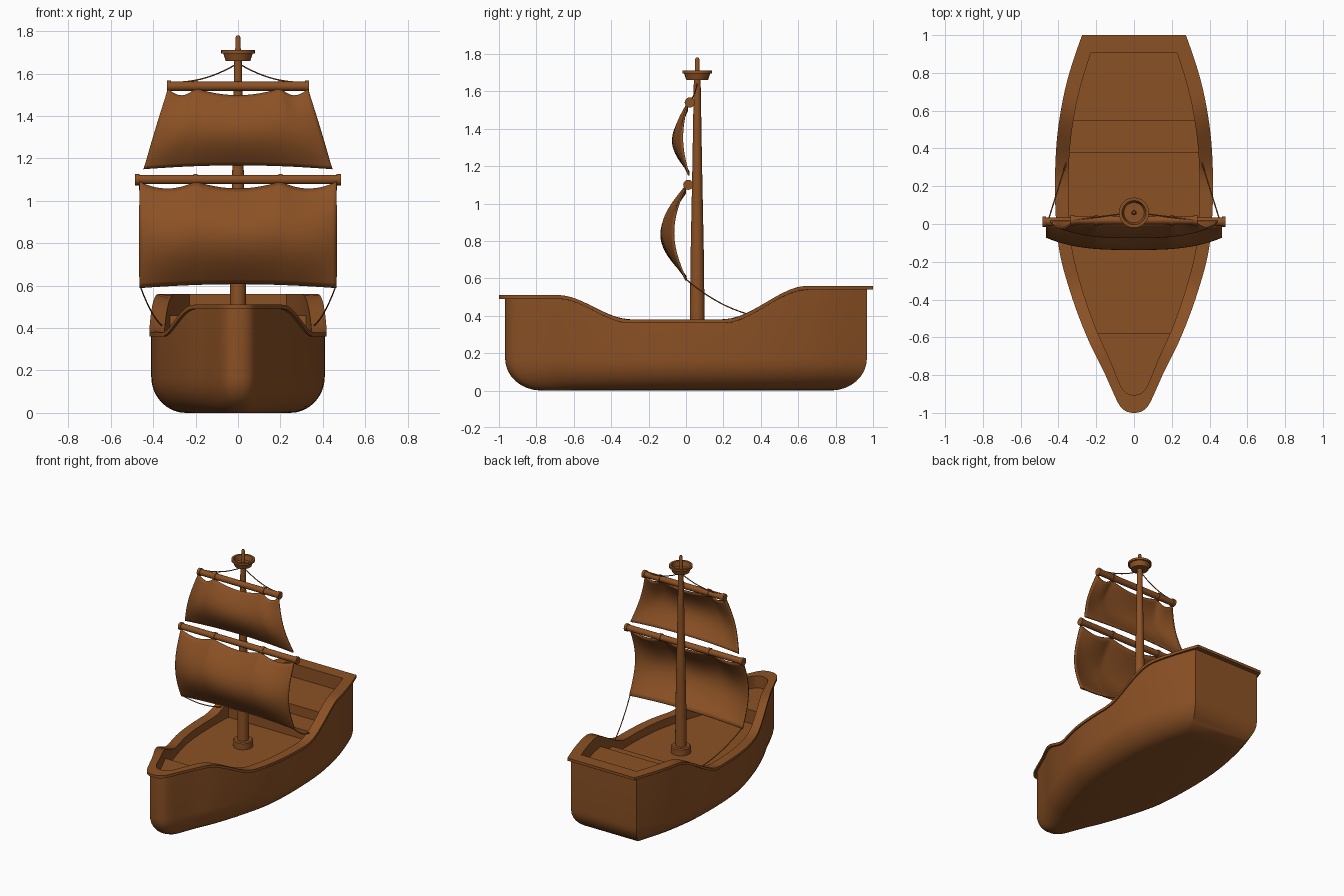
import bpy, bmesh, math
from mathutils import Vector

cube = bpy.data.objects.get("Cube")
if cube:
    bpy.data.objects.remove(cube)

wood = bpy.data.materials.new("brown_wood")
wood.use_nodes = True
BROWN = (0.26, 0.082, 0.018, 1)
wood.diffuse_color = BROWN
wood.node_tree.nodes["Principled BSDF"].inputs["Base Color"].default_value = BROWN


def finish(name, bm, angle=35):
    bmesh.ops.recalc_face_normals(bm, faces=bm.faces)
    mesh = bpy.data.meshes.new(name)
    bm.to_mesh(mesh)
    bm.free()
    mesh.materials.append(wood)
    ob = bpy.data.objects.new(name, mesh)
    bpy.context.collection.objects.link(ob)
    bpy.ops.object.select_all(action='DESELECT')
    ob.select_set(True)
    bpy.context.view_layer.objects.active = ob
    bpy.ops.object.shade_smooth_by_angle(angle=math.radians(angle))
    return ob


def loft(bm, rings, cap=True):
    loops = [[bm.verts.new(p) for p in ring] for ring in rings]
    n = len(loops[0])
    for a, b in zip(loops, loops[1:]):
        for i in range(n):
            j = (i + 1) % n
            bm.faces.new((a[i], a[j], b[j], b[i]))
    if cap:
        bm.faces.new(loops[0])
        bm.faces.new(loops[-1])


def lathe(name, profile, centre, axis='Z', sides=24):
    """Turn a (radius, height) profile about an axis."""
    rings = []
    for r, h in profile:
        ring = []
        for i in range(sides):
            a = math.tau * i / sides
            u, v = r * math.cos(a), r * math.sin(a)
            ring.append(Vector((u, v, h) if axis == 'Z' else (h, u, v)) + Vector(centre))
        rings.append(ring)
    bm = bmesh.new()
    loft(bm, rings)
    return finish(name, bm)


# Plan outline of the rail: half width against length, bow to stern
HALF = [(0, -1), (.045, -.99), (.08, -.955), (.12, -.87), (.165, -.77), (.235, -.63),
        (.3, -.47), (.35, -.32), (.39, -.17), (.41, -.02), (.418, .15), (.415, .35),
        (.4, .52), (.368, .7), (.327, .85), (.275, 1)]


def smooth_half(steps=4):
    pts = [Vector(p) for p in HALF]
    ext = [Vector((-pts[1].x, pts[1].y))] + pts + [2 * pts[-1] - pts[-2]]
    out = []
    for a, b, c, d in zip(ext, ext[1:], ext[2:], ext[3:]):
        for s in range(steps):
            t = s / steps
            out.append(.5 * (2 * b + (c - a) * t + (2 * a - 5 * b + 4 * c - d) * t ** 2
                             + (3 * b - a - 3 * c + d) * t ** 3))
    return out + [pts[-1]]


side = smooth_half()
OUTLINE = [(p.x, p.y) for p in side] + [(-p.x, p.y) for p in reversed(side[1:])]


def ease(t):
    t = min(max(t, 0), 1)
    return t * t * (3 - 2 * t)


def sheer(y):
    return .51 - .13 * ease((y + .68) / .38) + .18 * ease((y - .2) / .45)


def ring(sx, sy, z):
    return [(x * sx, y * sy, z(y * sy) if callable(z) else z) for x, y in OUTLINE]


# Hull with rounded bilge, overhanging rail and inner bulwark
BILGE, MAIN = .17, .32
rings = []
for i in range(9):
    a = math.pi / 2 * i / 8
    k = 1 - math.sin(a)
    rings.append(ring(.978 * (1 - .4 * k), .967 * (1 - .2 * k), BILGE * (1 - math.cos(a))))
rings += [ring(.978, .967, lambda y: sheer(y) - .02),
          ring(1, 1, lambda y: sheer(y) - .02),
          ring(1, 1, sheer),
          ring(.83, .905, sheer),
          ring(.83, .905, MAIN)]
bm = bmesh.new()
loft(bm, rings)
finish("hull", bm)


# Raised decks, cut from the inner outline
def raised_deck(name, y, direction, top):
    bm = bmesh.new()
    loft(bm, [ring(.835, .91, MAIN - .01), ring(.835, .91, top)])
    cut = bmesh.ops.bisect_plane(bm, geom=bm.verts[:] + bm.edges[:] + bm.faces[:],
                                 plane_co=(0, y, 0), plane_no=(0, direction, 0),
                                 clear_inner=True)
    edges = [e for e in cut['geom_cut'] if isinstance(e, bmesh.types.BMEdge)]
    bmesh.ops.edgeloop_fill(bm, edges=edges)
    finish(name, bm)


raised_deck("bow_deck", -.58, -1, .42)
raised_deck("stern_step", .375, 1, .39)
raised_deck("stern_deck", .545, 1, .46)

# Mast, collar and lookout
MAST_Y = .06
lathe("mast", [(.04, MAIN - .02), (.036, .7), (.026, 1.2), (.018, 1.67)], (0, MAST_Y, 0))
lathe("mast_collar", [(.067, MAIN - .01), (.067, .365), (.06, .372)], (0, MAST_Y, 0))
lathe("mast_tip", [(.014, 1.66), (.012, 1.77), (.007, 1.78)], (0, MAST_Y, 0), sides=16)
lathe("lookout", [(.058, 1.66), (.07, 1.695), (.08, 1.695), (.08, 1.71), (.064, 1.71),
                  (.054, 1.675)], (0, MAST_Y, 0))


# Yards with lashing bands
def yard(name, half, z, y, bands):
    lathe(name, [(.022, -half), (.022, half)], (0, y, z), 'X', 20)
    for x in bands:
        for s in (-1, 1):
            lathe(name + "_band", [(.027, -.01), (.027, .01)], (s * x, y, z), 'X', 20)


yard("lower_yard", .485, 1.1, .012, (.475, .2))
yard("upper_yard", .335, 1.54, .02, (.325, .2))


# Billowing sails, scalloped between the bands
def sail(name, top_w, bot_w, top, bottom, y_top, y_bot, edge, belly, band):
    nu, nv = 48, 20
    bm = bmesh.new()
    grid = []
    for j in range(nv + 1):
        v = j / nv
        row = []
        for i in range(nu + 1):
            u = 2 * i / nu - 1
            x = u * (bot_w + (top_w - bot_w) * v)
            t = abs(u) * top_w
            f = t / band if t < band else (t - band) / (top_w - band)
            if t < band:
                f = (f + 1) / 2
            dip = .035 * math.sin(math.pi * f) ** .8 if 0 < f < 1 else 0
            low = bottom + .02 * (1 - u * u)
            z = low + (top - dip - low) * v
            bulge = math.sin(math.pi * v) * (edge + belly * (1 - abs(u) ** 3))
            row.append(bm.verts.new((x, y_bot + (y_top - y_bot) * v - bulge, z)))
        grid.append(row)
    for a, b in zip(grid, grid[1:]):
        for i in range(nu):
            bm.faces.new((a[i], a[i + 1], b[i + 1], b[i]))
    ob = finish(name, bm, 60)
    mod = ob.modifiers.new("cloth", 'SOLIDIFY')
    mod.thickness = .01
    mod.offset = 0


sail("lower_sail", .465, .465, 1.09, .59, -.005, 0, .065, .065, .2)
sail("upper_sail", .33, .445, 1.53, 1.15, .005, .015, .03, .05, .2)


# Slack ropes
def rope(name, start, end, sag):
    curve = bpy.data.curves.new(name, 'CURVE')
    curve.dimensions = '3D'
    curve.bevel_depth = .0035
    curve.bevel_resolution = 1
    spline = curve.splines.new('POLY')
    spline.points.add(12)
    for i, p in enumerate(spline.points):
        t = i / 12
        q = Vector(start).lerp(Vector(end), t)
        p.co = (q.x, q.y, q.z - sag * 4 * t * (1 - t), 1)
    curve.materials.append(wood)
    bpy.context.collection.objects.link(bpy.data.objects.new(name, curve))


for s in (-1, 1):
    rope("sail_rope", (s * .46, 0, .595), (s * .345, .37, .4), .03)
    rope("yard_rope", (s * .325, .02, 1.56), (s * .015, MAST_Y, 1.64), .025)
